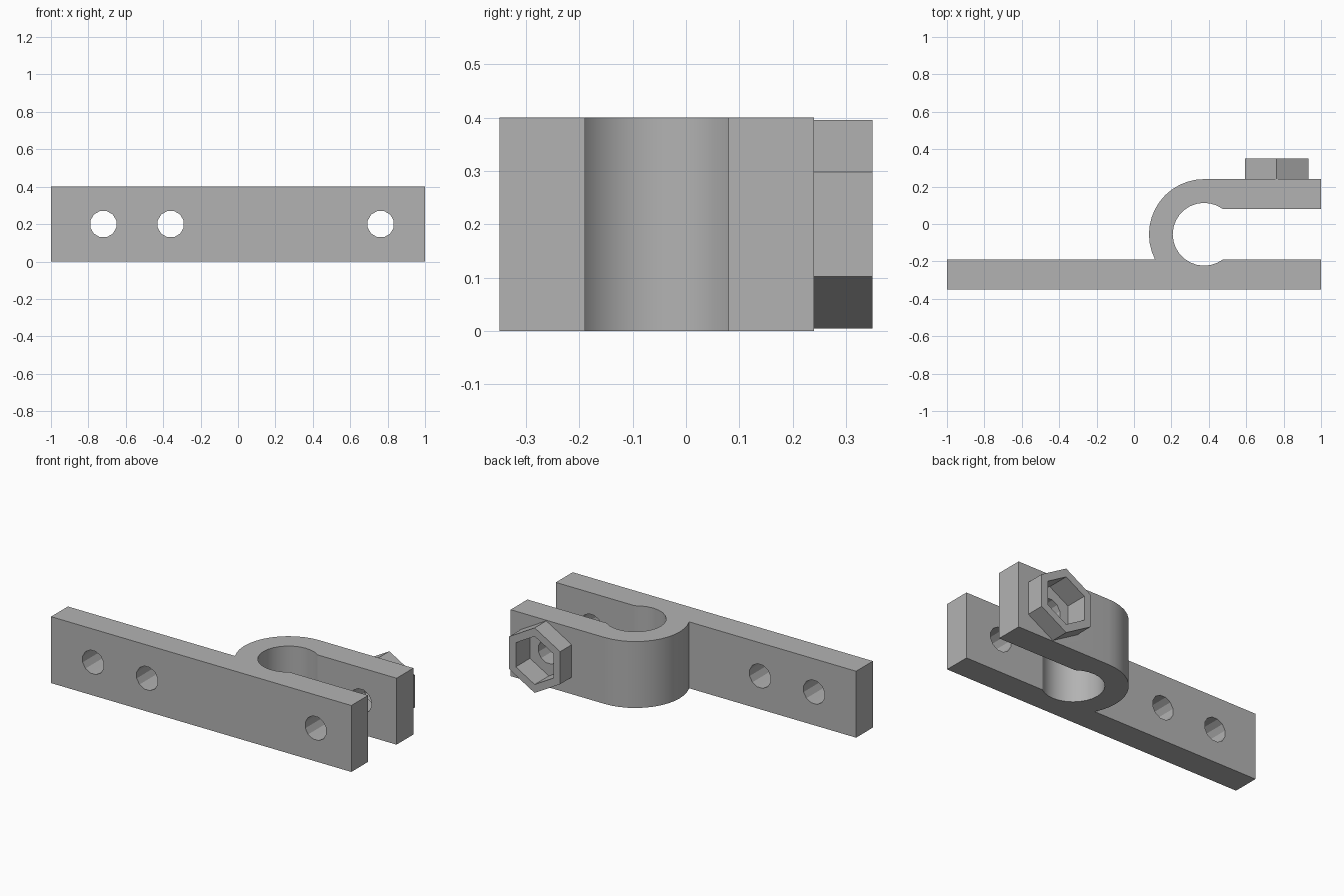
import bpy, bmesh
from math import pi, sin, cos, asin, radians
from mathutils import Matrix, Vector

old = bpy.data.objects.get("Cube")
if old:
    bpy.data.objects.remove(old, do_unlink=True)

grey = bpy.data.materials.new("mid grey")
grey.use_nodes = True
grey.diffuse_color = (0.45, 0.45, 0.45, 1)
grey.node_tree.nodes["Principled BSDF"].inputs["Base Color"].default_value = grey.diffuse_color

HEIGHT = 0.4
CENTRE = Vector((0.375, -0.055))
BORE, OUTER = 0.168, 0.295
SLOT = 0.135                      # half width of the slot
FRONT, END = -0.35, 1.0
BOLT_X, BOLT_R = 0.763, 0.072
ARM_BACK, BOSS_BACK = 0.24, 0.35


def arc(radius, start, stop, steps):
    return [(CENTRE.x + radius * cos(start + (stop - start) * i / steps),
             CENTRE.y + radius * sin(start + (stop - start) * i / steps))
            for i in range(steps + 1)]


def finish(name, bm):
    bmesh.ops.recalc_face_normals(bm, faces=bm.faces)
    mesh = bpy.data.meshes.new(name)
    bm.to_mesh(mesh)
    bm.free()
    mesh.materials.append(grey)
    obj = bpy.data.objects.new(name, mesh)
    bpy.context.collection.objects.link(obj)
    return obj


def prism(name, x, radius, sides, y0, y1, turn=0):
    """Upright-sided prism whose axis runs along y."""
    bm = bmesh.new()
    ring = [bm.verts.new((x + radius * cos(turn + 2 * pi * i / sides), y0,
                          HEIGHT / 2 + radius * sin(turn + 2 * pi * i / sides)))
            for i in range(sides)]
    face = bm.faces.new(ring)
    out = bmesh.ops.extrude_face_region(bm, geom=[face])["geom"]
    bmesh.ops.translate(bm, vec=(0, y1 - y0, 0),
                        verts=[v for v in out if isinstance(v, bmesh.types.BMVert)])
    return finish(name, bm)


def cut(obj, cutter):
    mod = obj.modifiers.new(cutter.name, "BOOLEAN")
    mod.operation = "DIFFERENCE"
    mod.solver = "EXACT"
    mod.object = cutter
    cutter.hide_render = True
    cutter.hide_set(True)
    cutter.display_type = "WIRE"


# Clamp: base bar, round hook and upper arm as one extruded outline
bore_angle = asin(SLOT / BORE)
hook_angle = pi + asin(SLOT / OUTER)
slot_low, slot_high = CENTRE.y - SLOT, CENTRE.y + SLOT
outline = [(-1, FRONT), (END, FRONT), (END, slot_low)]
outline += arc(BORE, 2 * pi - bore_angle, bore_angle, 20)
outline += [(END, slot_high), (END, ARM_BACK)]
outline += arc(OUTER, pi / 2, hook_angle, 13)
outline += [(-1, slot_low)]
bm = bmesh.new()
base = bm.faces.new([bm.verts.new((x, y, 0)) for x, y in outline])
out = bmesh.ops.extrude_face_region(bm, geom=[base])["geom"]
bmesh.ops.translate(bm, vec=(0, 0, HEIGHT),
                    verts=[v for v in out if isinstance(v, bmesh.types.BMVert)])
clamp = finish("clamp_body", bm)

# Hexagonal boss on the back of the arm
boss = prism("nut_boss", BOLT_X, 0.196, 6, ARM_BACK, BOSS_BACK, pi / 2)

# Nut pocket and screw holes
pocket = prism("nut_pocket_cutter", BOLT_X, 0.145, 6, 0.215, 0.5, pi / 2)
cut(clamp, pocket)
cut(boss, pocket)
for i, x in enumerate((-0.72, -0.36, BOLT_X)):
    cut(clamp, prism(f"screw_hole_cutter_{i}", x, BOLT_R, 12, -0.6, 0.6, radians(15)))

# Apply the cuts, drop the cutters, smooth only the round walls
bpy.context.view_layer.update()
graph = bpy.context.evaluated_depsgraph_get()
for obj in (clamp, boss):
    mesh = bpy.data.meshes.new_from_object(obj.evaluated_get(graph))
    obj.modifiers.clear()
    obj.data = mesh
for obj in [o for o in bpy.data.objects if "_cutter" in o.name]:
    bpy.data.objects.remove(obj, do_unlink=True)
bpy.ops.object.select_all(action="DESELECT")
clamp.select_set(True)
bpy.context.view_layer.objects.active = clamp
bpy.ops.object.shade_smooth_by_angle(angle=radians(25))
